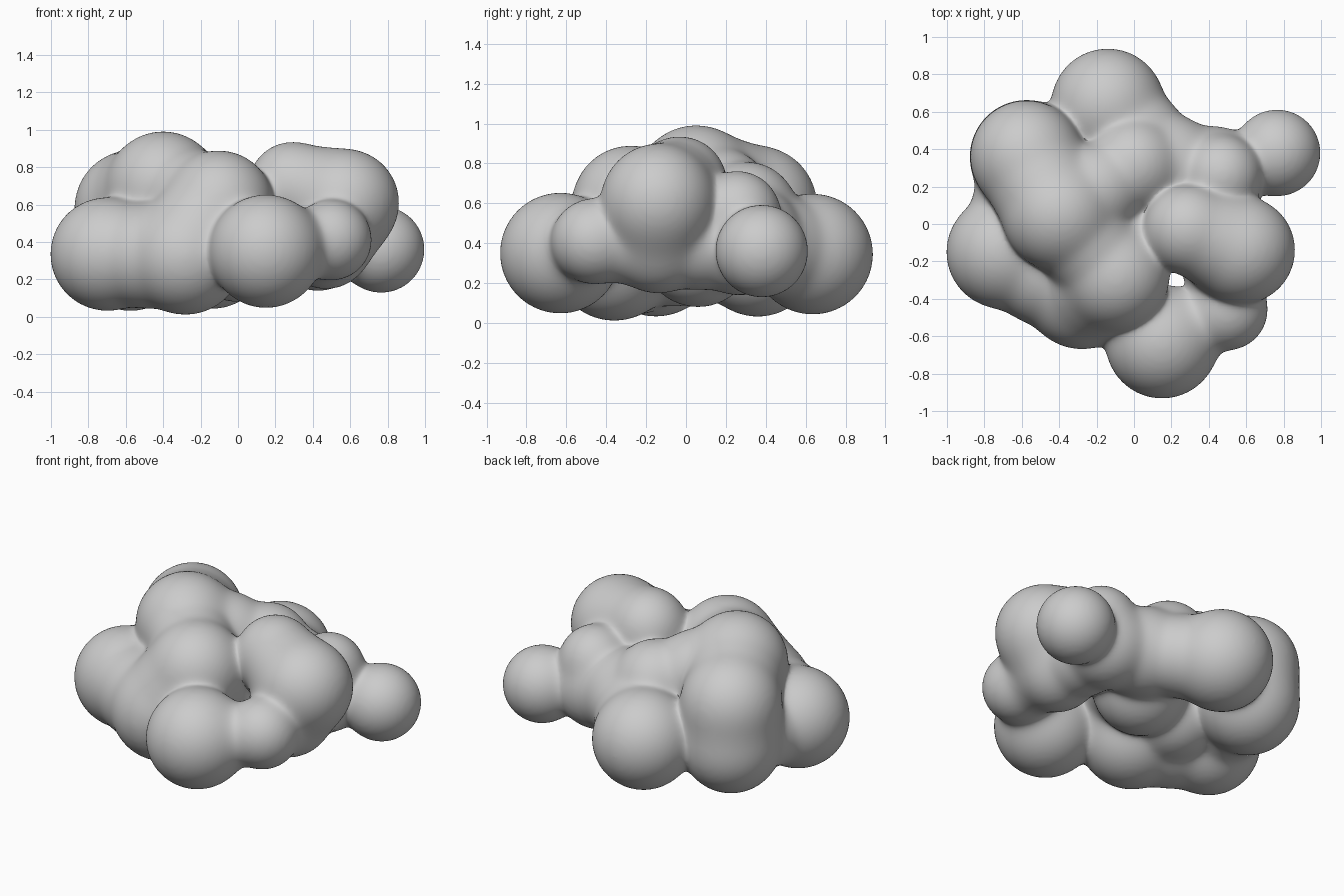
import bpy, bmesh, math
from mathutils import Vector, Matrix

if "Cube" in bpy.data.objects:
    bpy.data.objects.remove(bpy.data.objects["Cube"])

# Puffs of the cloud: x, y, z, radius
puffs = [(-.70, -.15, .335, .302), (-.575, .36, .33, .298), (-.575, .36, .59, .295),
         (-.40, .05, .69, .30), (-.10, -.28, .60, .287), (-.28, -.36, .32, .308),
         (.15, -.63, .35, .302), (.50, -.46, .41, .213), (.575, -.14, .61, .285),
         (.29, -.03, .70, .233), (.765, .38, .36, .231), (-.14, .635, .345, .302),
         (.47, .26, .55, .21), (.00, .31, .56, .245), (.43, .27, .39, .25),
         (.00, .06, .36, .28), (.47, -.14, .39, .24), (.19, .31, .42, .27)]
balls = [(Vector(p[:3]), p[3]) for p in puffs]
BLEND = 0.022

# Filler puffs halfway between neighbours: first, second, size factor
bridges = [(1, 2, .96), (2, 3, .94), (4, 5, .96), (0, 5, .92), (0, 1, .74),
           (3, 13, .9), (3, 4, .85), (4, 15, .88), (8, 9, .95), (8, 16, .95),
           (7, 16, .85), (6, 7, .7), (11, 17, .85), (14, 16, .9), (15, 0, .9)]
for i, j, size in bridges:
    (a, ra), (b, rb) = balls[i], balls[j]
    balls.append(((a + b) / 2, (ra + rb) / 2 * size))

# Overlapping spheres fused into one skin
bm = bmesh.new()
for c, r in balls:
    bmesh.ops.create_icosphere(bm, subdivisions=4, radius=r, matrix=Matrix.Translation(c))
mesh = bpy.data.meshes.new("cloud")
bm.to_mesh(mesh)
bm.free()
cloud = bpy.data.objects.new("cloud", mesh)
bpy.context.collection.objects.link(cloud)
remesh = cloud.modifiers.new("fuse", 'REMESH')
remesh.mode = 'VOXEL'
remesh.voxel_size = 0.018
smooth = cloud.modifiers.new("relax", 'SMOOTH')
smooth.iterations = 8
skin = bpy.data.meshes.new_from_object(
    cloud.evaluated_get(bpy.context.evaluated_depsgraph_get()))
cloud.modifiers.clear()
cloud.data = skin


def blended_distance(p):
    """Smooth union distance and its gradient."""
    offs = [(p - c, r) for c, r in balls]
    dist = [o.length - r for o, r in offs]
    low = min(dist)
    total, grad = 0.0, Vector()
    for (o, r), d in zip(offs, dist):
        if d - low < 8 * BLEND:
            w = math.exp((low - d) / BLEND)
            total += w
            grad += o.normalized() * w
    return low - BLEND * math.log(total), grad / total


# Pull the skin onto the softly blended surface
for v in skin.vertices:
    p = v.co.copy()
    for _ in range(3):
        d, g = blended_distance(p)
        step = g * (d / max(g.length_squared, 0.15))
        if step.length > 0.03:
            step *= 0.03 / step.length
        p -= step
    v.co = p

# Light relax, then smooth shading
relax = cloud.modifiers.new("relax", 'SMOOTH')
relax.iterations = 4
skin.polygons.foreach_set("use_smooth", [True] * len(skin.polygons))
skin.update()
